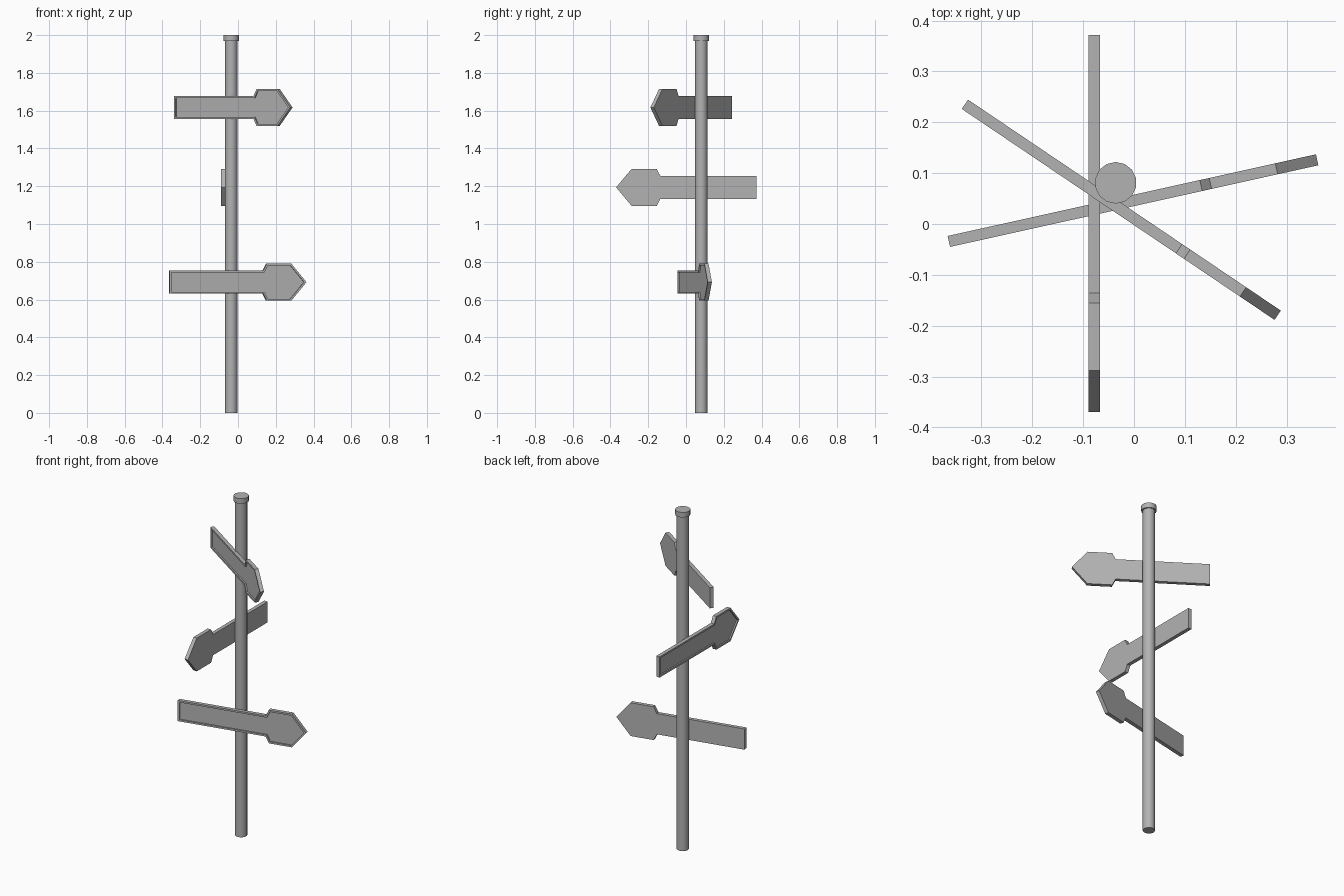
import bpy
import bmesh
from math import radians
from mathutils import Matrix

cube = bpy.data.objects.get("Cube")
if cube:
    bpy.data.objects.remove(cube, do_unlink=True)

grey = bpy.data.materials.new("plain grey")
grey.use_nodes = True
grey.diffuse_color = (0.45, 0.45, 0.45, 1)
grey.node_tree.nodes["Principled BSDF"].inputs["Base Color"].default_value = (0.45, 0.45, 0.45, 1)

POLE_X, POLE_Y = -0.036, 0.081
THICK, BORDER, RECESS = 0.022, 0.01, 0.008


def cylinder(name, radius, z0, z1):
    bpy.ops.mesh.primitive_cylinder_add(vertices=14, radius=radius, depth=z1 - z0,
                                        location=(POLE_X, POLE_Y, (z0 + z1) / 2))
    obj = bpy.context.object
    obj.name = name
    obj.data.materials.append(grey)
    bpy.ops.object.shade_smooth_by_angle(angle=radians(40))


def arrow_sign(name, x, y, z, angle):
    # upper half of the arrow outline, mirrored for the lower half
    half = [(-0.371, 0.061), (0.137, 0.061), (0.156, 0.098), (0.289, 0.098)]
    outline = half + [(0.371, 0)] + [(u, -v) for u, v in reversed(half)]
    bm = bmesh.new()
    face = bm.faces.new([bm.verts.new((u, THICK / 2, v)) for u, v in outline])
    # thicken the board towards its front
    out = bmesh.ops.extrude_face_region(bm, geom=[face], use_keep_orig=True)["geom"]
    bmesh.ops.translate(bm, vec=(0, -THICK, 0),
                        verts=[g for g in out if isinstance(g, bmesh.types.BMVert)])
    bmesh.ops.recalc_face_normals(bm, faces=bm.faces)
    # raised rim around a sunken front panel
    front = [f for f in bm.faces if f.normal.y < -0.9]
    bmesh.ops.inset_region(bm, faces=front, thickness=BORDER, use_even_offset=True)
    rim = bmesh.ops.extrude_face_region(bm, geom=front)["geom"]
    bmesh.ops.delete(bm, geom=[f for f in front if f.is_valid], context="FACES_ONLY")
    bmesh.ops.translate(bm, vec=(0, RECESS, 0),
                        verts=[g for g in rim if isinstance(g, bmesh.types.BMVert)])
    bmesh.ops.recalc_face_normals(bm, faces=bm.faces)
    mesh = bpy.data.meshes.new(name)
    bm.to_mesh(mesh)
    bm.free()
    mesh.materials.append(grey)
    obj = bpy.data.objects.new(name, mesh)
    obj.matrix_world = Matrix.Translation((x, y, z)) @ Matrix.Rotation(radians(angle), 4, "Z")
    bpy.context.collection.objects.link(obj)


# post with its cap
cylinder("pole", 0.033, 0, 1.975)
cylinder("pole_cap", 0.041, 1.97, 2)

# three boards fixed to the post
arrow_sign("upper_sign", -0.025, 0.028, 1.617, -34)
arrow_sign("middle_sign", -0.078, 0.001, 1.194, -90)
arrow_sign("lower_sign", -0.002, 0.046, 0.692, 12.5)
